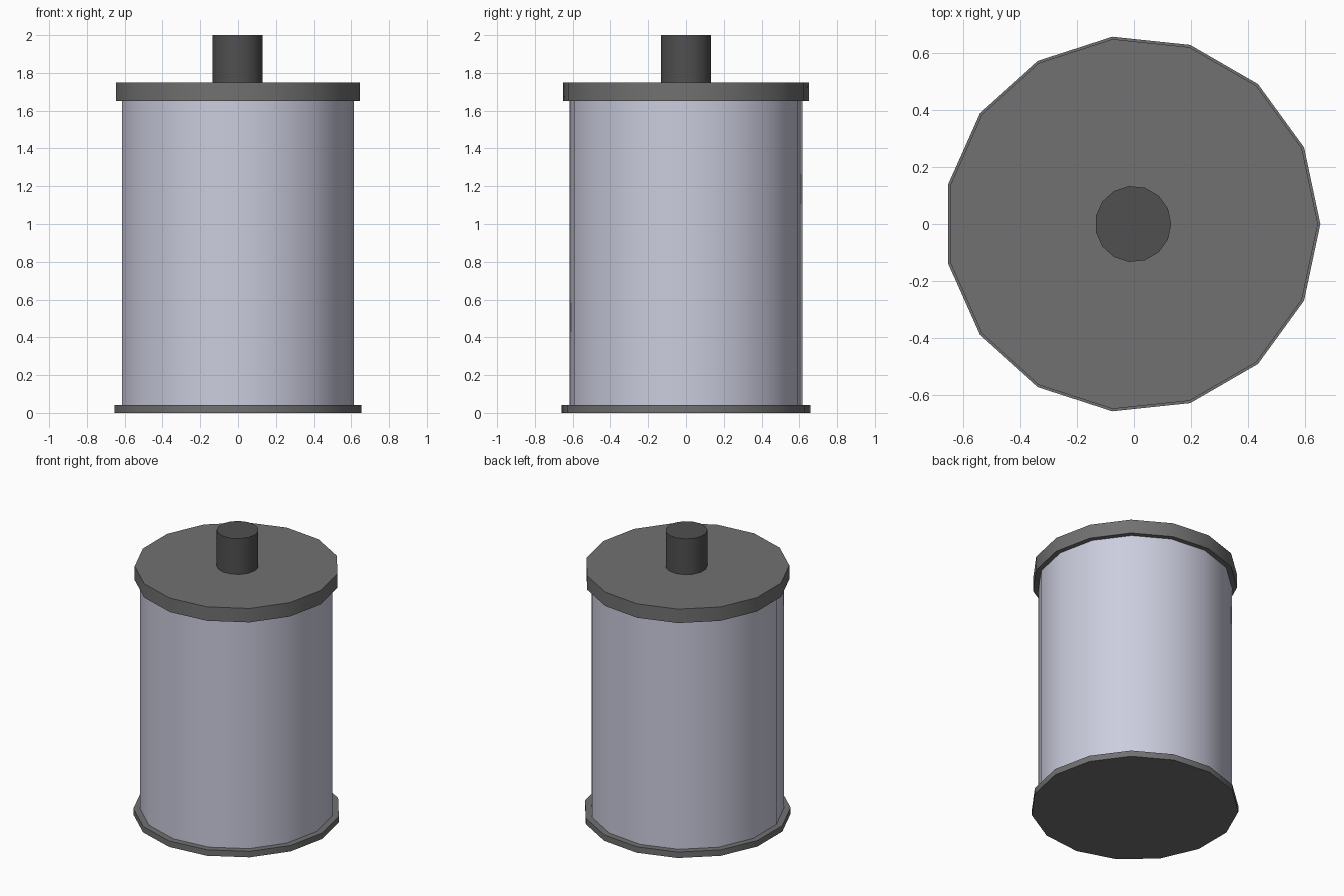
import bpy, math

if "Cube" in bpy.data.objects:
    bpy.data.objects.remove(bpy.data.objects["Cube"])

SIDES = 15  # every part is a 15-sided drum with a corner on +x


def material(name, rgb):
    m = bpy.data.materials.new(name)
    m.diffuse_color = (*rgb, 1)
    m.use_nodes = True
    m.node_tree.nodes["Principled BSDF"].inputs["Base Color"].default_value = m.diffuse_color
    return m


silver = material("pale silver", (0.60, 0.61, 0.73))
grey = material("mid grey", (0.165, 0.165, 0.165))
dark = material("dark grey", (0.08, 0.08, 0.08))


def drum(name, radius, z0, z1, mat, x=-0.007):
    ring = [(x + radius * math.cos(math.tau * i / SIDES),
             radius * math.sin(math.tau * i / SIDES)) for i in range(SIDES)]
    verts = [(a, b, z) for z in (z0, z1) for a, b in ring]
    n = SIDES
    faces = [(i, (i + 1) % n, n + (i + 1) % n, n + i) for i in range(n)]
    faces += [tuple(reversed(range(n))), tuple(range(n, 2 * n))]
    me = bpy.data.meshes.new(name)
    me.from_pydata(verts, [], faces)
    me.materials.append(mat)
    ob = bpy.data.objects.new(name, me)
    bpy.context.collection.objects.link(ob)
    bpy.ops.object.select_all(action='DESELECT')
    ob.select_set(True)
    bpy.context.view_layer.objects.active = ob
    bpy.ops.object.shade_smooth_by_angle(angle=math.radians(30))
    return ob


# Bottom flange, canister wall, lid and the stub on top
drum("base_flange", 0.662, 0.0, 0.042, grey)
drum("body", 0.62, 0.042, 1.65, silver)
drum("lid", 0.6535, 1.65, 1.748, grey)
drum("top_stub", 0.134, 1.748, 2.0, dark, x=-0.003)
